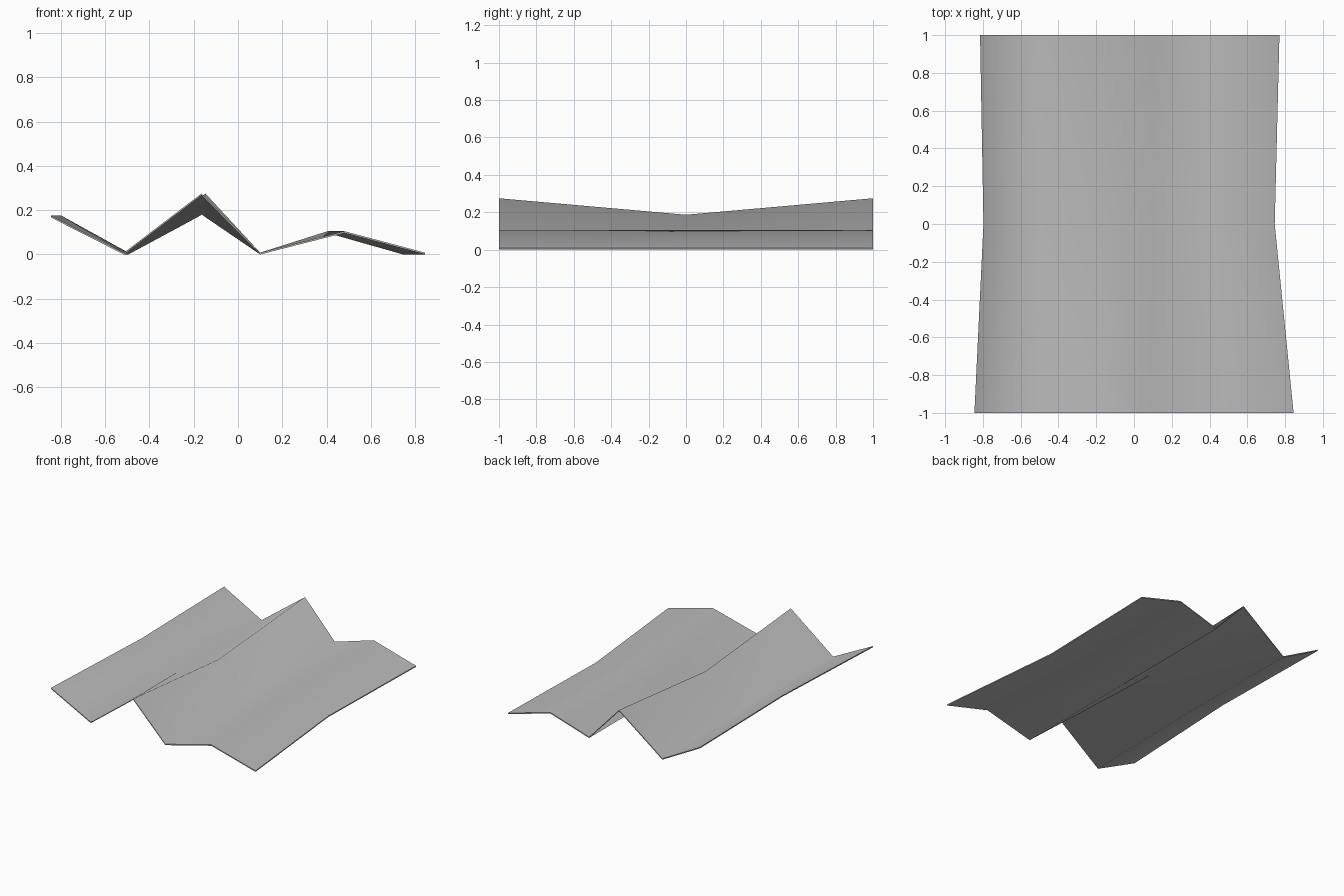
import bpy
import bmesh

cube = bpy.data.objects.get("Cube")
if cube:
    bpy.data.objects.remove(cube, do_unlink=True)

THICKNESS = 0.008

# Zigzag cross-sections (x, z) of the upper surface, keyed by y
SECTIONS = {
    -1.0: [(-0.845, 0.175), (-0.515, 0.008), (-0.165, 0.275), (0.10, 0.008), (0.48, 0.105), (0.845, 0.008)],
    0.0: [(-0.797, 0.175), (-0.495, 0.008), (-0.163, 0.187), (0.10, 0.008), (0.405, 0.105), (0.745, 0.008)],
    1.0: [(-0.815, 0.175), (-0.505, 0.008), (-0.147, 0.275), (0.10, 0.008), (0.42, 0.105), (0.77, 0.008)],
}

# Folded upper surface, two triangles per panel
bm = bmesh.new()
rows = [[bm.verts.new((x, y, z)) for x, z in section] for y, section in SECTIONS.items()]
for near, far in zip(rows, rows[1:]):
    for i in range(len(near) - 1):
        bm.faces.new((near[i], near[i + 1], far[i]))
        bm.faces.new((near[i + 1], far[i + 1], far[i]))

# Underside and rim
result = bmesh.ops.extrude_face_region(bm, geom=bm.faces[:], use_keep_orig=True)
lower = [g for g in result["geom"] if isinstance(g, bmesh.types.BMVert)]
bmesh.ops.translate(bm, verts=lower, vec=(0, 0, -THICKNESS))
bmesh.ops.recalc_face_normals(bm, faces=bm.faces[:])

# Smooth sheet, flat rim
bm.normal_update()
for face in bm.faces:
    face.smooth = abs(face.normal.z) > 0.3

mesh = bpy.data.meshes.new("folded_sheet")
bm.to_mesh(mesh)
bm.free()
sheet = bpy.data.objects.new("folded_sheet", mesh)
bpy.context.collection.objects.link(sheet)

# Plain grey
grey = bpy.data.materials.new("plain_grey")
grey.use_nodes = True
colour = (0.5, 0.5, 0.5, 1)
grey.diffuse_color = colour
grey.node_tree.nodes["Principled BSDF"].inputs["Base Color"].default_value = colour
mesh.materials.append(grey)
